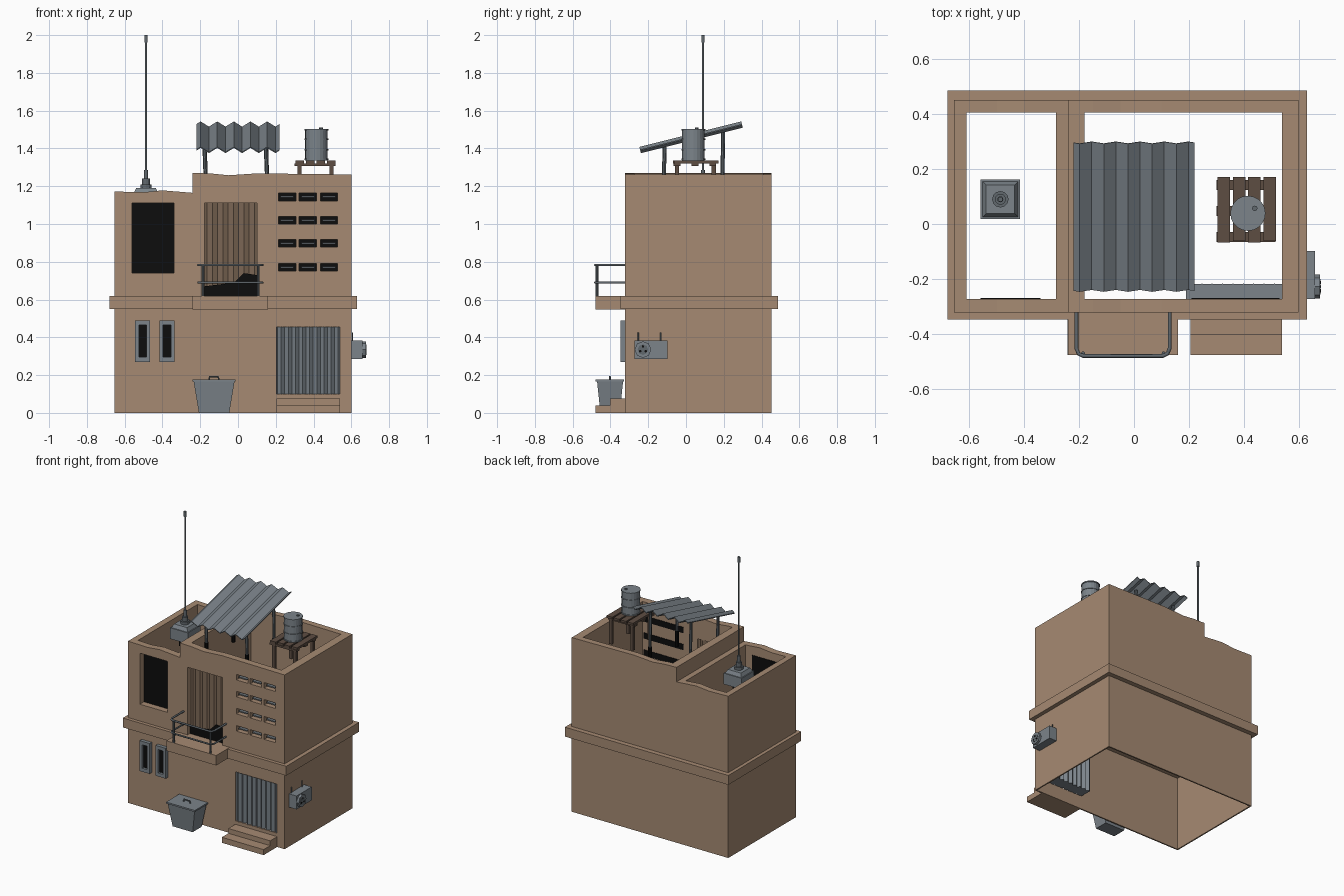
import bpy, bmesh, math
from mathutils import Vector, Matrix

if "Cube" in bpy.data.objects:
    bpy.data.objects.remove(bpy.data.objects["Cube"], do_unlink=True)


def material(name, rgb):
    m = bpy.data.materials.new(name)
    m.use_nodes = True
    m.diffuse_color = (*rgb, 1)
    m.node_tree.nodes["Principled BSDF"].inputs["Base Color"].default_value = (*rgb, 1)
    return m


CLAY = material("clay_plaster", (0.38, 0.255, 0.17))
STEEL = material("steel_grey", (0.2, 0.23, 0.255))
IRON = material("dark_iron", (0.12, 0.14, 0.155))
WOOD = material("old_wood", (0.11, 0.075, 0.055))
CLOTH = material("brown_cloth", (0.2, 0.135, 0.09))
BLACK = material("black", (0.004, 0.004, 0.004))


def finish(name, bm, mat):
    bmesh.ops.recalc_face_normals(bm, faces=bm.faces)
    me = bpy.data.meshes.new(name)
    bm.to_mesh(me)
    bm.free()
    me.materials.append(mat)
    ob = bpy.data.objects.new(name, me)
    bpy.context.scene.collection.objects.link(ob)
    return ob


def box(name, x, y, z, mat, taper=1.0):
    """Box from three ranges; taper scales the bottom in plan."""
    bm = bmesh.new()
    bmesh.ops.create_cube(bm, size=1)
    mid = [(r[0] + r[1]) / 2 for r in (x, y, z)]
    size = [r[1] - r[0] for r in (x, y, z)]
    for v in bm.verts:
        k = taper if v.co.z < 0 else 1
        v.co = Vector((mid[0] + v.co.x * size[0] * k, mid[1] + v.co.y * size[1] * k,
                       mid[2] + v.co.z * size[2]))
    return finish(name, bm, mat)


def prism(name, pts, a, b, mat, upright=False):
    """Extrude an outline: along y from (x, z) points, or upright from (x, y)."""
    bm = bmesh.new()
    place = (lambda p, t: (p[0], p[1], t)) if upright else (lambda p, t: (p[0], t, p[1]))
    face = bm.faces.new([bm.verts.new(place(p, a)) for p in pts])
    out = bmesh.ops.extrude_face_region(bm, geom=[face])["geom"]
    move = Vector(place((0, 0), b - a))
    bmesh.ops.translate(bm, vec=move, verts=[g for g in out if isinstance(g, bmesh.types.BMVert)])
    return finish(name, bm, mat)


def rod(name, p, q, r, mat, r2=None, sides=12):
    p, q = Vector(p), Vector(q)
    bm = bmesh.new()
    turn = (q - p).to_track_quat("Z", "Y").to_matrix().to_4x4()
    bmesh.ops.create_cone(bm, cap_ends=True, segments=sides, radius1=r, radius2=r2 or r,
                          depth=(q - p).length, matrix=Matrix.Translation((p + q) / 2) @ turn)
    return finish(name, bm, mat)


def tube(name, pts, r, mat):
    cu = bpy.data.curves.new(name, "CURVE")
    cu.dimensions = "3D"
    cu.bevel_depth, cu.bevel_resolution, cu.use_fill_caps = r, 1, True
    sp = cu.splines.new("POLY")
    sp.points.add(len(pts) - 1)
    for s, p in zip(sp.points, pts):
        s.co = (*p, 1)
    cu.materials.append(mat)
    ob = bpy.data.objects.new(name, cu)
    bpy.context.scene.collection.objects.link(ob)
    return ob


def cut(ob, ranges):
    """Subtract boxes, one after another."""
    for r in ranges:
        tool = box("cutter", *r, CLAY)
        mod = ob.modifiers.new("cut", "BOOLEAN")
        mod.operation, mod.solver, mod.object = "DIFFERENCE", "EXACT", tool
        bpy.context.view_layer.update()
        dg = bpy.context.evaluated_depsgraph_get()
        me = bpy.data.meshes.new_from_object(ob.evaluated_get(dg))
        ob.modifiers.clear()
        ob.data = me
        bpy.data.objects.remove(tool, do_unlink=True)


def wave(x0, x1, count, mid, amp, thick):
    """Closed outline of a corrugated sheet."""
    n = count * 4
    top = [(x0 + (x1 - x0) * i / n, mid + amp * math.sin(i * math.pi / 2)) for i in range(n + 1)]
    return top + [(x, h - thick) for x, h in reversed(top)]


# Walls: thin ground floor, thick open-topped upper floor
lower = box("lower_walls", (-0.655, 0.6), (-0.32, 0.455), (0, 0.56), CLAY)
cut(lower, [((-0.645, 0.59), (-0.31, 0.445), (-0.1, 0.7)),
            ((0.205, 0.54), (-0.4, -0.25), (0.1, 0.455))])

outline = [(-0.655, 0.55), (0.6, 0.55), (0.6, 1.262), (0.1, 1.268), (-0.05, 1.258), (-0.15, 1.268),
           (-0.24, 1.27), (-0.24, 1.165), (-0.4, 1.178), (-0.5, 1.168), (-0.655, 1.172)]
upper = prism("upper_walls", outline, -0.32, 0.455, CLAY)
vent_x, vent_z = (0.26, 0.37, 0.482), (1.143, 1.02, 0.897, 0.772)
rooms = [((-0.61, -0.285), (-0.27, 0.41), (0.5, 1.5)), ((-0.18, 0.54), (-0.27, 0.41), (0.5, 1.5))]
holes = [((-0.56, -0.34), (-0.4, -0.2), (0.74, 1.11)), ((-0.178, 0.1), (-0.4, -0.2), (0.62, 1.11))]
holes += [((x - 0.046, x + 0.046), (-0.4, -0.2), (z - 0.02, z + 0.02)) for x in vent_x for z in vent_z]
cut(upper, rooms + holes)

# Ledge band and balcony slab
for name, x, y in (("front", (-0.68, 0.63), (-0.345, -0.32)), ("back", (-0.68, 0.63), (0.455, 0.49)),
                   ("left", (0.6, 0.63), (-0.32, 0.455)), ("right", (-0.68, -0.655), (-0.32, 0.455))):
    box("ledge_" + name, x, y, (0.55, 0.618), CLAY)
box("balcony_slab", (-0.24, 0.16), (-0.475, -0.27), (0.548, 0.62), CLAY)

# Balcony railing
for z, r in ((0.783, 0.007), (0.69, 0.006)):
    tube("balcony_rail", [(-0.21, -0.32, z), (-0.21, -0.45, z), (-0.202, -0.47, z), (-0.185, -0.478, z),
                          (0.105, -0.478, z), (0.122, -0.47, z), (0.13, -0.45, z), (0.13, -0.32, z)], r, IRON)
for x in (-0.185, 0.108):
    rod("railing_post", (x, -0.468, 0.618), (x, -0.468, 0.783), 0.007, IRON, sides=8)

# Upper window, vents and balcony doorway
box("upper_window_pane", (-0.56, -0.34), (-0.274, -0.266), (0.74, 1.11), BLACK)
for z in vent_z:
    box("vent_backing", (0.21, 0.53), (-0.274, -0.266), (z - 0.021, z + 0.021), BLACK)
    for x in vent_x:
        box("vent_louvre", (x - 0.034, x + 0.034), (-0.312, -0.28), (z - 0.004, z + 0.004), STEEL)
prism("doorway_curtain", wave(-0.178, 0.1, 5, -0.278, 0.006, 0.004), 0.62, 1.11, CLOTH, upright=True)
prism("doorway_shadow", [(-0.178, 0.62), (0.1, 0.62), (0.1, 0.73), (0.03, 0.74), (-0.02, 0.69),
                         (-0.178, 0.67)], -0.294, -0.289, BLACK)

# Slit windows
for x in (-0.505, -0.376):
    box("slit_window_pane", (x - 0.022, x + 0.022), (-0.328, -0.318), (0.29, 0.475), BLACK)
    for s in (-1, 1):
        a, b = sorted((x + s * 0.02, x + s * 0.04))
        box("slit_window_side", (a, b), (-0.345, -0.318), (0.27, 0.49), STEEL)
    for z in (0.27, 0.465):
        box("slit_window_bar", (x - 0.02, x + 0.02), (-0.345, -0.318), (z, z + 0.025), STEEL)

# Corrugated shutter door and steps
prism("shutter_door", wave(0.2, 0.54, 9, -0.222, 0.009, 0.09), 0.098, 0.458, STEEL, upright=True)
box("shutter_top", (0.19, 0.545), (-0.309, -0.215), (0.455, 0.462), STEEL)
box("low_step", (0.205, 0.54), (-0.475, -0.4), (0, 0.04), CLAY)
box("high_step", (0.205, 0.54), (-0.4, -0.315), (0, 0.075), CLAY)

# Waste bin
box("bin_body", (-0.235, -0.018), (-0.468, -0.33), (0, 0.168), STEEL, taper=0.74)
box("bin_lid", (-0.242, -0.012), (-0.475, -0.325), (0.165, 0.176), STEEL)
tube("bin_handle", [(-0.155, -0.4, 0.17), (-0.15, -0.4, 0.192), (-0.105, -0.4, 0.192),
                    (-0.1, -0.4, 0.17)], 0.005, IRON)

# Cooling unit on the side wall
box("cooler_body", (0.6, 0.66), (-0.27, -0.095), (0.285, 0.382), STEEL)
rod("cooler_fan_ring", (0.655, -0.225, 0.335), (0.677, -0.225, 0.335), 0.044, STEEL, sides=8)
rod("cooler_fan_disc", (0.67, -0.225, 0.335), (0.679, -0.225, 0.335), 0.028, IRON, sides=8)
for i in range(3):
    t = math.radians(90 + i * 120)
    y, z = -0.225 + 0.017 * math.cos(t), 0.335 + 0.017 * math.sin(t)
    rod("cooler_fan_hole", (0.675, y, z), (0.681, y, z), 0.007, BLACK, sides=6)
for y in (-0.25, -0.13):
    rod("cooler_pipe", (0.606, y, 0.38), (0.606, y, 0.425), 0.004, IRON, sides=6)

# Sloping corrugated canopy on four posts
canopy = prism("canopy_sheet", wave(-0.22, 0.22, 5, 0.004, 0.014, 0.006), -0.278, 0.278, STEEL)
canopy.location = (0, 0.03, 1.458)
canopy.rotation_euler.x = math.radians(14)
for x in (-0.17, 0.155):
    for y, z in ((-0.115, 1.412), (0.195, 1.492)):
        rod("canopy_post", (x, y, 1.21), (x - 0.008, y + 0.005, z), 0.011, IRON, sides=8)
        rod("canopy_post_foot", (x, y, 1.1), (x, y, 1.215), 0.013, BLACK, sides=8)

# Slatted stand and water drum
for i in range(4):
    x = 0.305 + i * 0.0555
    box("stand_slat", (x, x + 0.045), (-0.065 + 0.006 * (i % 2), 0.175), (1.32, 1.336), WOOD)
for y in (-0.045, 0.05, 0.145):
    box("stand_bearer", (0.3, 0.515), (y - 0.018, y + 0.018), (1.306, 1.32), WOOD)
for x in (0.325, 0.495):
    for y in (-0.045, 0.15):
        box("stand_leg", (x - 0.011, x + 0.011), (y - 0.011, y + 0.011), (1.13, 1.31), WOOD)
drum = (0.415, 0.042)
rod("drum_body", (*drum, 1.336), (*drum, 1.503), 0.06, STEEL, sides=20)
for z in (1.338, 1.39, 1.445, 1.496):
    rod("drum_hoop", (*drum, z), (*drum, z + 0.008), 0.064, STEEL, sides=20)
rod("drum_cap", (0.44, 0.06, 1.5), (0.44, 0.06, 1.51), 0.01, IRON, sides=8)

# Aerial mast and its base
ax, ay = -0.487, 0.093
box("mast_foot", (ax - 0.03, ax + 0.03), (ay - 0.03, ay + 0.03), (1.03, 1.09), BLACK)
box("mast_box", (ax - 0.072, ax + 0.072), (ay - 0.072, ay + 0.072), (1.085, 1.165), STEEL)
box("mast_plinth", (ax - 0.052, ax + 0.052), (ay - 0.052, ay + 0.052), (1.165, 1.19), STEEL, taper=1.25)
for z0, z1, r in ((1.188, 1.21, 0.03), (1.21, 1.24, 0.02), (1.24, 1.285, 0.011),
                  (1.28, 1.97, 0.0055), (1.96, 2.0, 0.009)):
    rod("mast_section", (ax, ay, z0), (ax, ay, z1), r, IRON)

# Centre the whole model in plan
for ob in bpy.context.scene.collection.objects:
    if ob.type in {"MESH", "CURVE"}:
        ob.location.y -= 0.003
